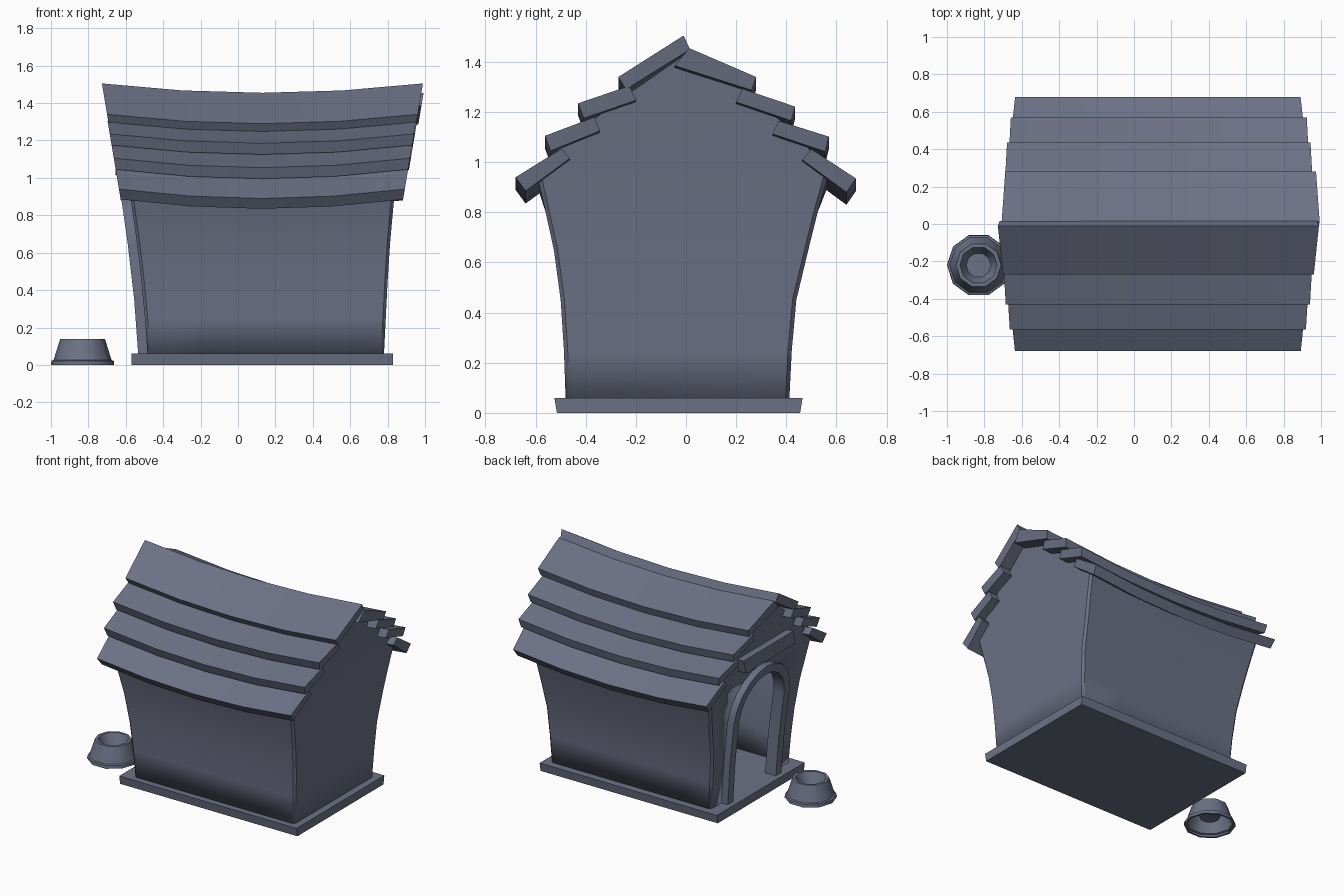
import bpy, bmesh, math

if "Cube" in bpy.data.objects:
    bpy.data.objects.remove(bpy.data.objects["Cube"])

slate = bpy.data.materials.new("slate")
slate.diffuse_color = (.15, .165, .235, 1)
slate.use_nodes = True
slate.node_tree.nodes["Principled BSDF"].inputs["Base Color"].default_value = slate.diffuse_color


def interp(table):
    """Piecewise-linear x as a function of height."""
    def f(z):
        for (z0, a), (z1, b) in zip(table, table[1:]):
            if z <= z1:
                break
        return a + (b - a) * (z - z0) / (z1 - z0)
    return f


def finish(name, bm):
    bmesh.ops.recalc_face_normals(bm, faces=bm.faces)
    me = bpy.data.meshes.new(name)
    bm.to_mesh(me)
    bm.free()
    me.materials.append(slate)
    ob = bpy.data.objects.new(name, me)
    bpy.context.collection.objects.link(ob)
    # smooth shading that keeps edges sharp
    bpy.ops.object.select_all(action='DESELECT')
    ob.select_set(True)
    bpy.context.view_layer.objects.active = ob
    bpy.ops.object.shade_smooth_by_angle(angle=math.radians(40))
    return ob


def loft(profile, xl, xr, sag=0.0, segs=1, closed=True):
    """Run a (y, z) profile along x between leaning ends, sagging mid-span."""
    bm = bmesh.new()
    n = len(profile)
    rings = []
    for i in range(segs + 1):
        t = i / segs
        drop = sag * (1 - (2 * t - 1) ** 2)
        rings.append([bm.verts.new((xl(z) + t * (xr(z) - xl(z)), y,
                                    z - (drop if z > 0.85 else 0)))
                      for y, z in profile])
    for a, b in zip(rings, rings[1:]):
        for j in range(n if closed else n - 1):
            k = (j + 1) % n
            bm.faces.new((a[j], a[k], b[k], b[j]))
    for r in (rings[0], rings[-1]):          # end caps as horizontal strips
        for j in range(n // 2):
            lo, hi = j, j + 1
            f = [r[lo], r[hi], r[n - 1 - hi], r[n - 1 - lo]]
            f = list(dict.fromkeys(f))
            if hi <= n - 1 - hi:
                bm.faces.new(f)
    return bm


# base slab
finish("base", loft([(-.515, 0), (-.525, .06), (.465, .06), (.455, 0)],
                    lambda z: -.57, lambda z: .83))

# flared walls with gables, chamfered corners, open doorway
wall_l = interp([(.05, -.483), (.35, -.505), (.65, -.54), (.95, -.583), (1.45, -.65)])
wall_r = interp([(.05, .78), (.45, .80), (.65, .813), (.95, .84), (1.45, .90)])
left = [(-.48, .05), (-.487, .25), (-.5, .45), (-.527, .65), (-.56, .8),
        (-.598, .97), (-.39, 1.155), (-.22, 1.28)]
right = [(.412, .05), (.422, .25), (.44, .45), (.488, .65), (.525, .8),
         (.572, .97), (.39, 1.155), (.24, 1.28)]
bm = loft(left + [(0, 1.432)] + right[::-1], wall_l, wall_r, .05, 4, closed=False)
bmesh.ops.recalc_face_normals(bm, faces=bm.faces)
corners = [e for e in bm.edges if len(e.link_faces) == 2
           and all(v.co.z < .98 for v in e.verts)
           and abs(e.verts[0].co.z - e.verts[1].co.z) > .05
           and e.calc_face_angle(0) > 1.0]
bmesh.ops.bevel(bm, geom=corners, offset=.015, segments=1, affect='EDGES')
walls = finish("walls", bm)
sol = walls.modifiers.new("thickness", 'SOLIDIFY')
sol.thickness = .03
sol.offset = -1


# door outline: slightly splayed legs and a half-round top
def arch_path(r, z0, spring=.65, yc=-.01, n=10):
    foot, knee = r - .012, r - .006
    mid = (z0 + spring) / 2
    pts = [(yc - foot, z0), (yc - knee, mid)]
    pts += [(yc - r * math.cos(math.pi * i / n), spring + r * math.sin(math.pi * i / n))
            for i in range(n + 1)]
    return pts + [(yc + knee, mid), (yc + foot, z0)]


cutter = finish("door_cutter", loft(arch_path(.275, .02), lambda z: -.9, lambda z: -.2))
cutter.hide_render = True
cutter.hide_viewport = True
cut = walls.modifiers.new("doorway", 'BOOLEAN')
cut.operation = 'DIFFERENCE'
cut.solver = 'EXACT'
cut.object = cutter

# door frame following the lean of the front wall
bm = bmesh.new()
rings = []
for (yo, zo), (yi, zi) in zip(arch_path(.313, .055), arch_path(.252, .055)):
    rings.append([bm.verts.new((wall_l(z) + d, y, z)) for y, z, d in
                  ((yo, zo, -.05), (yi, zi, -.05), (yi, zi, .035), (yo, zo, .035))])
for a, b in zip(rings, rings[1:]):
    for j in range(4):
        k = (j + 1) % 4
        bm.faces.new((a[j], a[k], b[k], b[j]))
bm.faces.new(rings[0])
bm.faces.new(rings[-1])
finish("door_frame", bm)

# board above the door
finish("door_board", loft([(-.295, 1.02), (-.275, 1.115), (.285, 1.115), (.255, 1.015)],
                          lambda z: -.655, lambda z: -.58))

# overlapping sagging roof planks: four per slope, plus end shift in x
planks = [
    ([(-.24, 1.29), (-.27, 1.34), (-.01, 1.505), (.017, 1.45)], .003),
    ([(-.408, 1.175), (-.43, 1.235), (-.225, 1.305), (-.2, 1.247)], 0),
    ([(-.54, 1.045), (-.563, 1.105), (-.365, 1.18), (-.343, 1.125)], 0),
    ([(-.64, .885), (-.68, .94), (-.495, 1.055), (-.463, 1.015)], 0),
    ([(-.045, 1.385), (.013, 1.455), (.28, 1.34), (.262, 1.287)], .015),
    ([(.2, 1.24), (.225, 1.293), (.435, 1.222), (.42, 1.165)], .005),
    ([(.345, 1.113), (.37, 1.165), (.57, 1.102), (.555, 1.042)], .005),
    ([(.463, 1.01), (.5, 1.052), (.678, .935), (.64, .88)], 0),
]
for i, (prof, dx) in enumerate(planks):
    side = "left" if i < 4 else "right"
    finish(f"roof_plank_{side}_{i % 4 + 1}",
           loft(prof, lambda z: -.63 - (z - .9) / 6 + dx,
                lambda z: .885 + (z - .9) / 6 + dx, .05, 4))

# feeding bowl, lathed and hollow beneath
bm = bmesh.new()
sides = 10
rings = []
for r, z in [(.155, 0), (.169, 0), (.167, .022), (.155, .026), (.12, .138),
             (.1, .138), (.09, .115), (.066, .06)]:
    rings.append([bm.verts.new((-.831 + r * math.cos(2 * math.pi * i / sides),
                                -.22 + r * math.sin(2 * math.pi * i / sides), z))
                  for i in range(sides)])
for a, b in zip(rings, rings[1:]):
    for i in range(sides):
        k = (i + 1) % sides
        bm.faces.new((a[i], a[k], b[k], b[i]))
bm.faces.new(rings[-1])
finish("bowl", bm)
